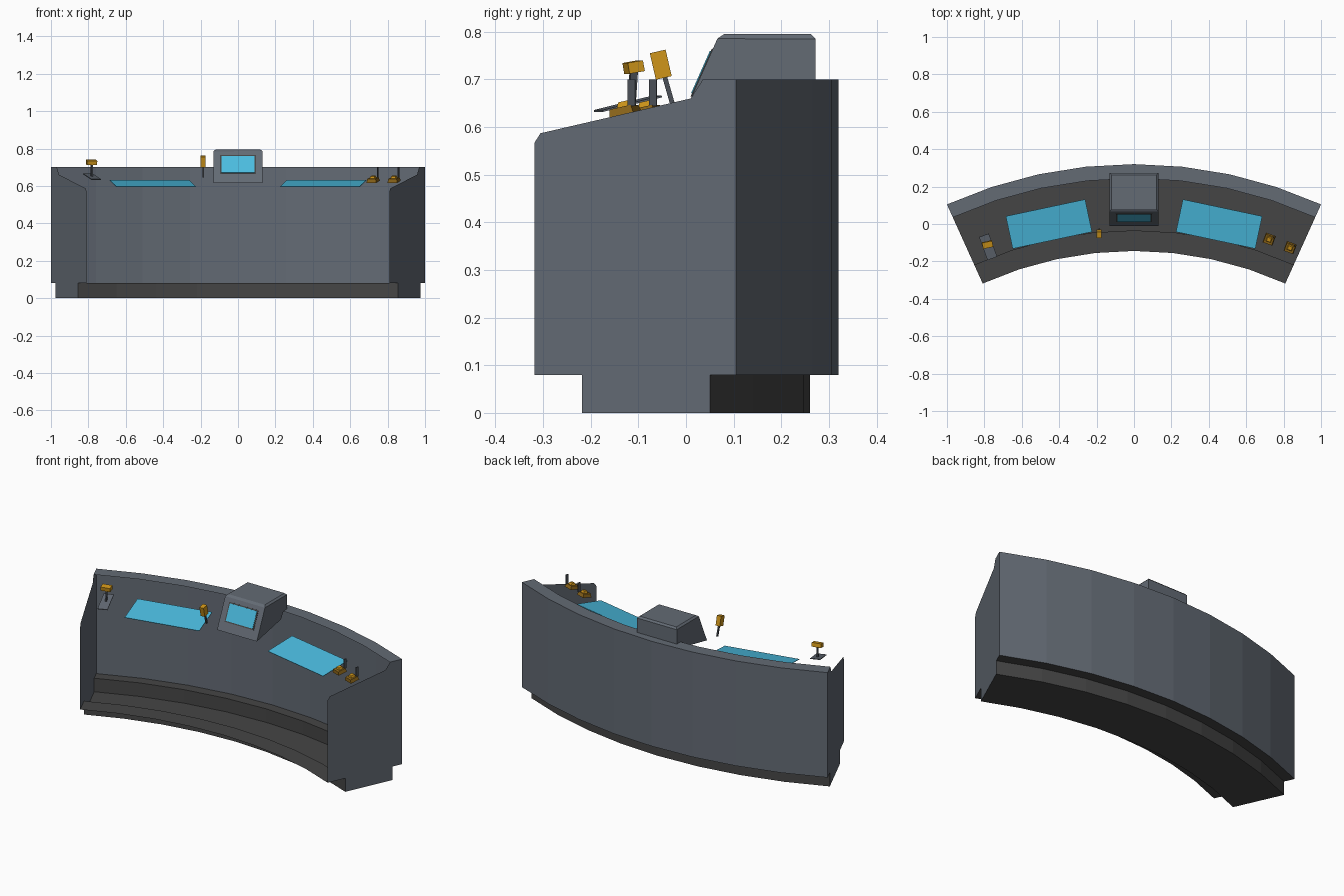
import bpy, bmesh
from math import radians, sin, cos, atan2
from mathutils import Vector

cube = bpy.data.objects.get("Cube")
if cube:
    bpy.data.objects.remove(cube)


def material(name, rgb):
    m = bpy.data.materials.new(name)
    m.use_nodes = True
    m.diffuse_color = (*rgb, 1)
    m.node_tree.nodes["Principled BSDF"].inputs["Base Color"].default_value = (*rgb, 1)
    return m


GREY = material("slate_grey", (0.125, 0.145, 0.175))
DARK = material("dark_trim", (0.06, 0.06, 0.06))
CYAN = material("screen_cyan", (0.07, 0.50, 0.74))
AMBER = material("amber", (0.62, 0.30, 0.01))
BROWN = material("dark_amber", (0.26, 0.13, 0.01))
STEEL = material("dark_steel", (0.07, 0.08, 0.095))

CENTRE_Y = -2.11      # centre of the console's curve
HALF = radians(24.3)  # half of its sweep
STEPS = 8


def finish(name, bm, mat):
    mesh = bpy.data.meshes.new(name)
    bm.to_mesh(mesh)
    bm.free()
    mesh.materials.append(mat)
    ob = bpy.data.objects.new(name, mesh)
    bpy.context.collection.objects.link(ob)
    return ob


def polar(r, angle, z):
    return Vector((r * sin(angle), CENTRE_Y + r * cos(angle), z))


def sweep(name, profile, mat):
    """Sweep an open (radius, height) profile along the console's curve."""
    bm = bmesh.new()
    rows = [[bm.verts.new(polar(r, HALF * (2 * i / STEPS - 1), z)) for r, z in profile]
            for i in range(STEPS + 1)]
    for a, b in zip(rows, rows[1:]):
        for j in range(len(profile) - 1):
            bm.faces.new((a[j], a[j + 1], b[j + 1], b[j]))
    return finish(name, bm, mat)


def box(name, size, loc, mat, rot=(0, 0, 0), taper=1.0):
    bm = bmesh.new()
    bmesh.ops.create_cube(bm, size=1)
    for v in bm.verts:
        if v.co.z > 0:
            v.co.x *= taper
            v.co.y *= taper
        v.co = Vector(a * b for a, b in zip(v.co, size))
    ob = finish(name, bm, mat)
    ob.location = loc
    ob.rotation_euler = [radians(d) for d in rot]
    return ob


# Curved shell: recessed plinth, back wall with top lip
FRONT, BACK, TOE, HEEL, LIP = 1.966, 2.43, 2.076, 2.37, 2.354
KICK, TOP = 0.08, 0.70
plinth = [(FRONT, KICK), (TOE, KICK), (TOE, 0), (HEEL, 0), (HEEL, KICK), (BACK, KICK)]
sweep("plinth", plinth, DARK)
sweep("back_wall", [(BACK, KICK), (BACK, TOP), (LIP, TOP)], GREY)

# End panels carry the full desk outline
outline = plinth + [(BACK, TOP), (LIP, TOP), (2.326, 0.66), (1.98, 0.587), (FRONT, 0.567)]
for side, label in ((1, "left"), (-1, "right")):
    bm = bmesh.new()
    verts = [bm.verts.new(polar(r, side * HALF, z)) for r, z in outline]
    bm.faces.new(verts[::side])
    finish(label + "_end_panel", bm, GREY)

# Monitor housing: side profile extruded across, bevelled around its top
shape = [(-0.01, 0.615), (0.215, 0.66), (0.24, 0.70), (0.272, 0.70), (0.272, 0.795), (0.07, 0.795)]
bm = bmesh.new()
face = bm.faces.new([bm.verts.new((-0.13, y, z)) for y, z in shape])
out = bmesh.ops.extrude_face_region(bm, geom=[face])
bmesh.ops.translate(bm, vec=(0.26, 0, 0),
                    verts=[g for g in out["geom"] if isinstance(g, bmesh.types.BMVert)])
bmesh.ops.recalc_face_normals(bm, faces=bm.faces)
top_edges = [e for e in bm.edges if all(v.co.z > 0.79 for v in e.verts)]
bmesh.ops.bevel(bm, geom=top_edges, offset=0.01, segments=1, affect="EDGES")
finish("monitor_housing", bm, GREY)

# Monitor glass in a thin dark surround
lean = -24
box("monitor_surround", (0.19, 0.004, 0.11), (0, 0.034, 0.714), DARK, (lean, 0, 0))
box("monitor_glass", (0.176, 0.008, 0.097), (0, 0.034, 0.714), CYAN, (lean, 0, 0))

# Two flat desk screens
for side, label in ((1, "left"), (-1, "right")):
    box(label + "_desk_screen", (0.434, 0.181, 0.003), (side * 0.455, 0, 0.612), CYAN,
        (11, 0, -12 * side))

# Throttle: slotted plate, stick and cross handle
box("throttle_plate", (0.055, 0.135, 0.004), (-0.78, -0.122, 0.649), GREY, (13, 0, 20))
box("throttle_stick", (0.008, 0.016, 0.075), (-0.782, -0.112, 0.682), STEEL, (-4, 0, 20))
box("throttle_handle", (0.055, 0.033, 0.023), (-0.783, -0.11, 0.726), AMBER, (10, 0, 12))

# Handset leaning towards the operator
box("handset_stem", (0.008, 0.01, 0.06), (-0.185, -0.036, 0.675), STEEL, (16, 0, 0))
box("handset_grip", (0.027, 0.034, 0.057), (-0.186, -0.053, 0.731), AMBER, (13, 0, 0))

# Pair of small switches with upright guards
for i, (x, y) in enumerate(((0.722, -0.083), (0.834, -0.128)), 1):
    turn = -20
    box(f"switch_base_{i}", (0.056, 0.056, 0.02), (x, y, 0.632), BROWN, (12, 0, turn), 0.85)
    box(f"switch_knob_{i}", (0.03, 0.03, 0.014), (x, y, 0.647), AMBER, (12, 0, turn), 0.7)
    box(f"switch_guard_{i}", (0.005, 0.016, 0.056), (x + 0.025, y + 0.014, 0.672), STEEL,
        (0, 0, turn))
